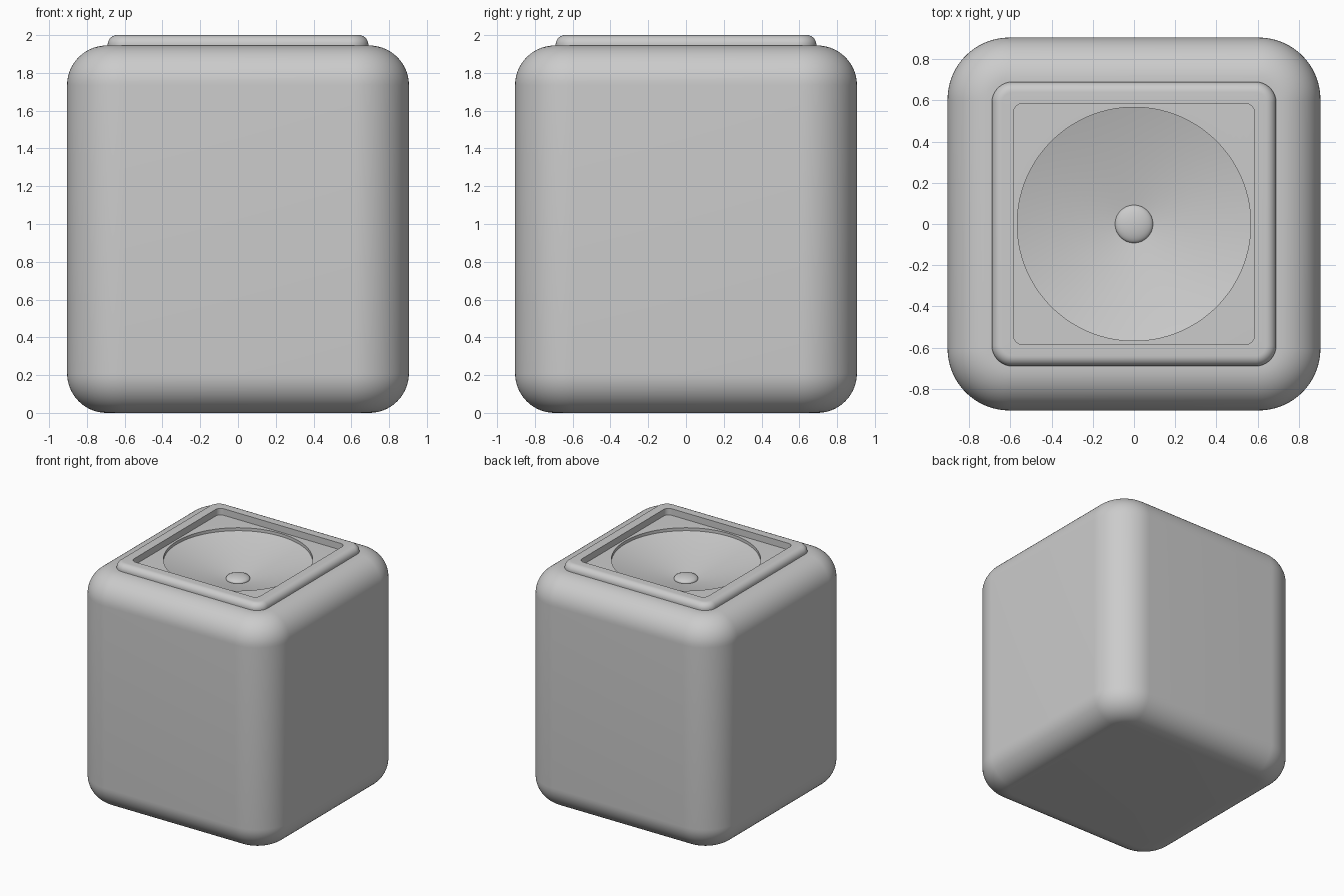
import bpy, bmesh, math

if "Cube" in bpy.data.objects:
    bpy.data.objects.remove(bpy.data.objects["Cube"], do_unlink=True)

grey = bpy.data.materials.new("light_grey")
grey.use_nodes = True
colour = (0.6, 0.6, 0.6, 1)
grey.diffuse_color = colour
grey.node_tree.nodes["Principled BSDF"].inputs["Base Color"].default_value = colour

CORNER = 24  # points per quarter turn


def square_ring(half, radius, z):
    """Rounded square outline, corner by corner."""
    pts = []
    for k in range(4):
        mid = math.radians(45 + 90 * k)
        c = (half - radius) * math.sqrt(2)
        for i in range(CORNER):
            a = math.radians(90 * (k + i / (CORNER - 1)))
            pts.append((c * math.cos(mid) + radius * math.cos(a),
                        c * math.sin(mid) + radius * math.sin(a), z))
    return pts


def round_ring(radius, z):
    """Circle with the same point count as a rounded square."""
    n = 4 * CORNER
    return [(radius * math.cos(math.tau * (i + 0.5) / n),
             radius * math.sin(math.tau * (i + 0.5) / n), z) for i in range(n)]


def finish(obj):
    obj.data.materials.append(grey)
    bpy.ops.object.select_all(action="DESELECT")
    obj.select_set(True)
    bpy.context.view_layer.objects.active = obj
    bpy.ops.object.shade_smooth_by_angle(angle=math.radians(30))


def loft(name, rings, loop=False):
    """Skin a series of rings, either capped or joined end to end."""
    bm = bmesh.new()
    rows = [[bm.verts.new(p) for p in ring] for ring in rings]
    pairs = list(zip(rows, rows[1:]))
    if loop:
        pairs.append((rows[-1], rows[0]))
    else:
        bm.faces.new(rows[0])
        bm.faces.new(rows[-1])
    for low, high in pairs:
        for i in range(len(low)):
            j = (i + 1) % len(low)
            bm.faces.new((low[i], low[j], high[j], high[i]))
    bmesh.ops.recalc_face_normals(bm, faces=bm.faces)
    mesh = bpy.data.meshes.new(name)
    bm.to_mesh(mesh)
    bm.free()
    obj = bpy.data.objects.new(name, mesh)
    bpy.context.collection.objects.link(obj)
    finish(obj)


# Rounded body with a shallow conical bowl sunk into its top
HALF, PLAN, EDGE, TOP = 0.905, 0.3, 0.21, 1.945
STEPS = 14
rings = []
for base, first, direction in ((EDGE, -90, 1), (TOP - EDGE, 0, 1)):
    for i in range(STEPS + 1):
        a = math.radians(first + direction * 90 * i / STEPS)
        inset = EDGE * (1 - math.cos(a))
        rings.append(square_ring(HALF - inset, PLAN - inset, base + EDGE * math.sin(a)))
rings += [round_ring(0.567, TOP), round_ring(0.567, TOP - 0.025), round_ring(0.03, 1.765)]
loft("body_with_bowl", rings)

# Raised square rim with a rounded outer edge
RIM, ROUND = 0.69, 0.05
rings = [square_ring(RIM, 0.1, TOP - 0.01)]
for i in range(9):
    a = math.radians(90 * i / 8)
    inset = ROUND * (1 - math.cos(a))
    rings.append(square_ring(RIM - inset, 0.1 - inset, 2 - ROUND + ROUND * math.sin(a)))
rings += [square_ring(0.585, 0.045, 2), square_ring(0.585, 0.045, TOP - 0.01)]
loft("top_rim", rings, loop=True)

# Low domed button in the middle of the bowl
bpy.ops.mesh.primitive_uv_sphere_add(segments=48, ring_count=24, radius=1,
                                     location=(0, 0, 1.785))
button = bpy.context.object
button.name = "centre_button"
button.scale = (0.092, 0.092, 0.032)
finish(button)
